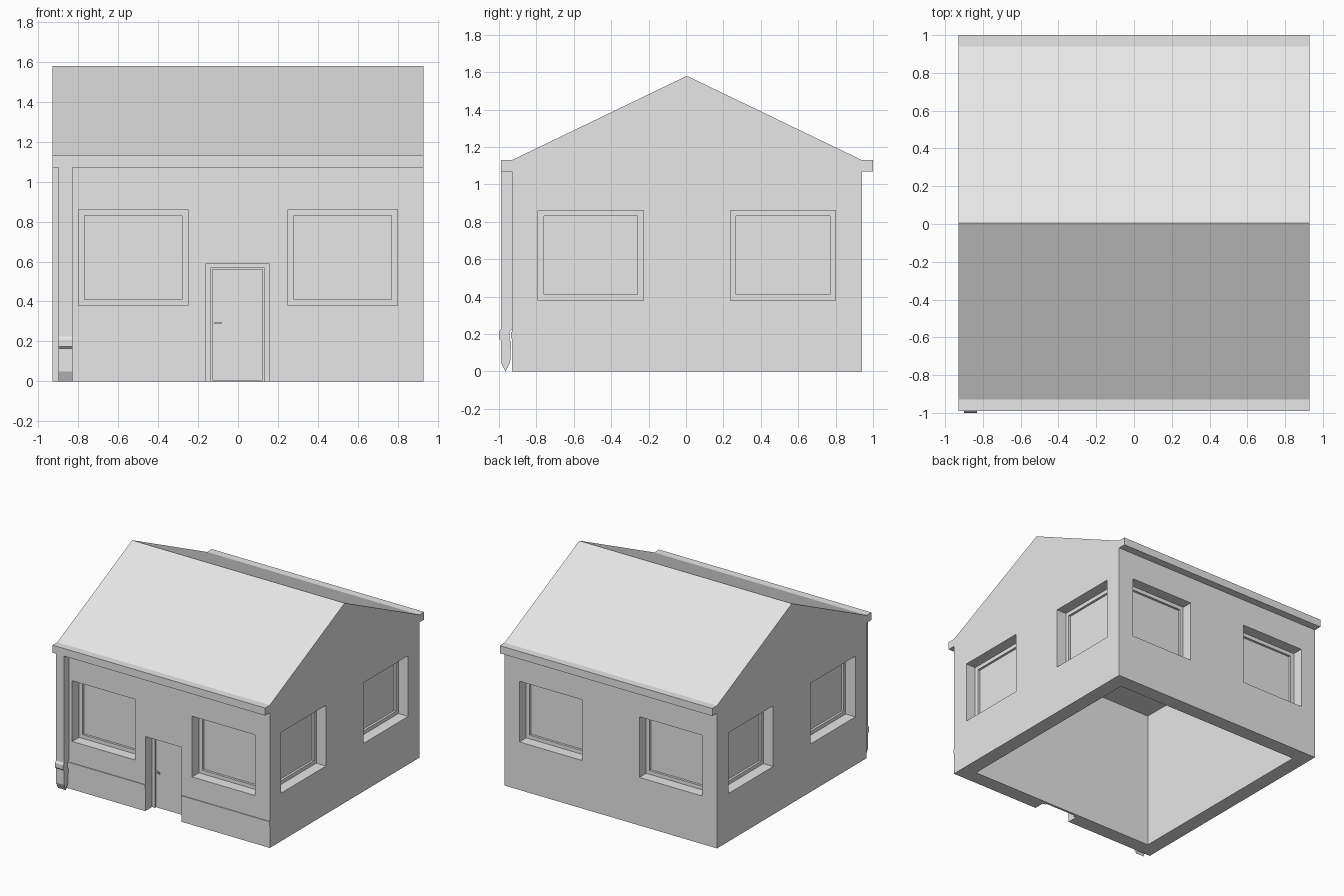
import bpy
from mathutils import Vector

if "Cube" in bpy.data.objects:
    bpy.data.objects.remove(bpy.data.objects["Cube"], do_unlink=True)

# One plain plaster colour for the whole model
plaster = bpy.data.materials.new("plaster_grey")
plaster.use_nodes = True
COLOUR = (0.8, 0.8, 0.8, 1)
plaster.diffuse_color = COLOUR
plaster.node_tree.nodes["Principled BSDF"].inputs["Base Color"].default_value = COLOUR

FRONT, BACK, SIDE = -0.93, 0.94, 0.93
MID = (FRONT + BACK) / 2
WALL = 0.115
EAVE, RIDGE, SOFFIT = 1.13, 1.58, 1.07
REVEAL, PANE = 0.085, 0.103


def prism(name, profile, x0, x1):
    """Extrude a (y, z) outline along x."""
    n = len(profile)
    verts = [(x, y, z) for x in (x0, x1) for y, z in profile]
    faces = [tuple(range(n)), tuple(reversed(range(n, 2 * n)))]
    faces += [(i, i + n, (i + 1) % n + n, (i + 1) % n) for i in range(n)]
    mesh = bpy.data.meshes.new(name)
    mesh.from_pydata(verts, [], faces)
    area = sum(profile[i][0] * profile[(i + 1) % n][1]
               - profile[(i + 1) % n][0] * profile[i][1] for i in range(n))
    if area > 0:
        mesh.flip_normals()
    mesh.materials.append(plaster)
    obj = bpy.data.objects.new(name, mesh)
    bpy.context.collection.objects.link(obj)
    return obj


def box(name, lo, hi):
    (x0, y0, z0), (x1, y1, z1) = lo, hi
    return prism(name, [(y0, z0), (y1, z0), (y1, z1), (y0, z1)], x0, x1)


def cut(target, lo, hi):
    """Remove a box from the target and discard the cutter."""
    cutter = box("cutter", lo, hi)
    cutter.hide_render = True
    mod = target.modifiers.new("cut", "BOOLEAN")
    mod.object, mod.operation, mod.solver = cutter, "DIFFERENCE", "EXACT"
    bpy.context.view_layer.objects.active = target
    bpy.ops.object.modifier_apply(modifier=mod.name)
    bpy.data.objects.remove(cutter, do_unlink=True)


# House shell with a gabled roof, hollow and open below
house = prism("house_shell", [(FRONT, 0), (BACK, 0), (BACK, EAVE),
                              (MID, RIDGE), (FRONT, EAVE)], -SIDE, SIDE)
cut(house, (-SIDE + WALL, FRONT + WALL, -0.1), (SIDE - WALL, BACK - WALL, 1.08))

# Windows: a deep reveal, then a shallower step inside the frame
for side in (-1, 1):
    for inset, depth in ((0, REVEAL), (0.03, PANE)):
        z0, z1 = 0.38 + inset, 0.86 - inset
        a, b = 0.25 + inset, 0.80 - inset
        xs = sorted((side * a, side * b))
        cut(house, (xs[0], FRONT - 0.1, z0), (xs[1], FRONT + depth, z1))
        cut(house, (xs[0], BACK - depth, z0), (xs[1], BACK + 0.1, z1))
        ys = sorted((MID + side * (a - 0.017), MID + side * (b - 0.005)))
        cut(house, (SIDE - depth, ys[0], z0), (SIDE + 0.1, ys[1], z1))
        cut(house, (-SIDE - 0.1, ys[0], z0), (-SIDE + depth, ys[1], z1))

# Doorway with stepped frame
cut(house, (-0.16, FRONT - 0.1, -0.1), (0.155, FRONT + REVEAL, 0.59))
cut(house, (-0.135, FRONT - 0.1, -0.1), (0.13, FRONT + PANE, 0.57))
box("door_leaf", (-0.128, FRONT + 0.09, 0.005), (0.123, FRONT + PANE, 0.563))
box("door_handle_stem", (-0.117, FRONT + 0.07, 0.286), (-0.107, FRONT + 0.09, 0.296))
box("door_handle_lever", (-0.117, FRONT + 0.065, 0.286), (-0.082, FRONT + 0.073, 0.296))

# Slim band across the front wall on both sides of the door
for name, x0, x1 in (("right_wall_band", -SIDE, -0.16), ("left_wall_band", 0.155, SIDE)):
    box(name, (x0, FRONT - 0.006, 0.175), (x1, FRONT, 0.21))

# Eave gutters
box("front_gutter", (-SIDE, FRONT - 0.06, SOFFIT), (SIDE, FRONT, EAVE))
box("back_gutter", (-SIDE, BACK, SOFFIT), (SIDE, BACK + 0.06, EAVE))

# Downpipe with a collar and a tapered spout
prism("downpipe", [(-0.93, SOFFIT), (-0.99, SOFFIT), (-0.99, 0.225), (-1.0, 0.21),
                   (-1.0, 0.175), (-0.99, 0.165), (-0.99, 0.05), (-0.965, 0),
                   (-0.94, 0.05), (-0.935, 0.16), (-0.945, 0.17), (-0.945, 0.21),
                   (-0.93, 0.225)], -0.90, -0.83)
